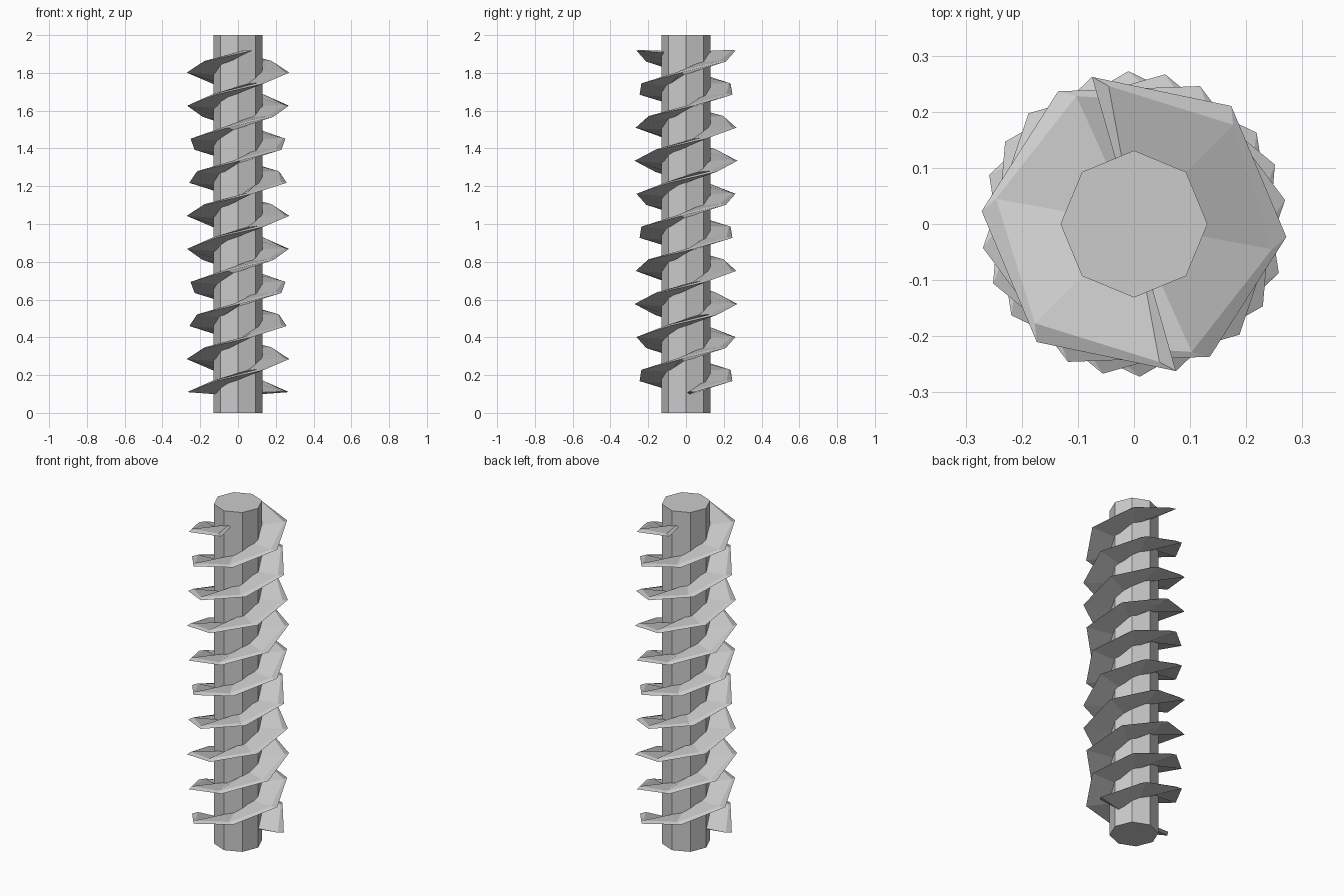
import bpy, bmesh
from math import cos, sin, radians

cube = bpy.data.objects.get("Cube")
if cube:
    bpy.data.objects.remove(cube, do_unlink=True)

grey = bpy.data.materials.new("light_grey")
grey.use_nodes = True
colour = (0.6, 0.6, 0.6, 1)
grey.diffuse_color = colour
grey.node_tree.nodes["Principled BSDF"].inputs["Base Color"].default_value = colour


def finish(bm, name):
    bmesh.ops.recalc_face_normals(bm, faces=bm.faces[:])
    mesh = bpy.data.meshes.new(name)
    bm.to_mesh(mesh)
    bm.free()
    mesh.materials.append(grey)
    obj = bpy.data.objects.new(name, mesh)
    bpy.context.collection.objects.link(obj)
    return obj


# Octagonal core with a corner on each axis
bm = bmesh.new()
ring = [bm.verts.new((0.131 * cos(radians(45 * i)), 0.131 * sin(radians(45 * i)), 0))
        for i in range(8)]
base = bm.faces.new(ring)
top = bmesh.ops.extrude_face_region(bm, geom=[base])
bmesh.ops.translate(bm, vec=(0, 0, 2), verts=[v for v in top["geom"] if isinstance(v, bmesh.types.BMVert)])
finish(bm, "core")

# Blade section: radius, twist in degrees, height above the helix
SECTION = [(0.11, 0, -0.014), (0.2725, 0, -0.002), (0.25, -5.5, 0.002), (0.11, -5.5, -0.004)]
STEPS = 31
STEP_ANGLE = 720 / 13
START_Z, END_Z = 0.112, 1.92


def make_blade(name, start):
    bm = bmesh.new()
    rings = []
    for k in range(STEPS + 1):
        z = START_Z + (END_Z - START_Z) * k / STEPS
        ring = []
        for r, twist, dz in SECTION:
            a = radians(start + k * STEP_ANGLE + twist)
            ring.append(bm.verts.new((r * cos(a), r * sin(a), z + dz)))
        rings.append(ring)
    for a, b in zip(rings, rings[1:]):
        for i in range(4):
            j = (i + 1) % 4
            bm.faces.new((a[i], a[j], b[j], b[i]))
    bm.faces.new(rings[0])
    bm.faces.new(rings[-1])
    return finish(bm, name)


# Two interleaved helical blades, half a turn apart
make_blade("helix_blade_a", 9)
make_blade("helix_blade_b", 189)
